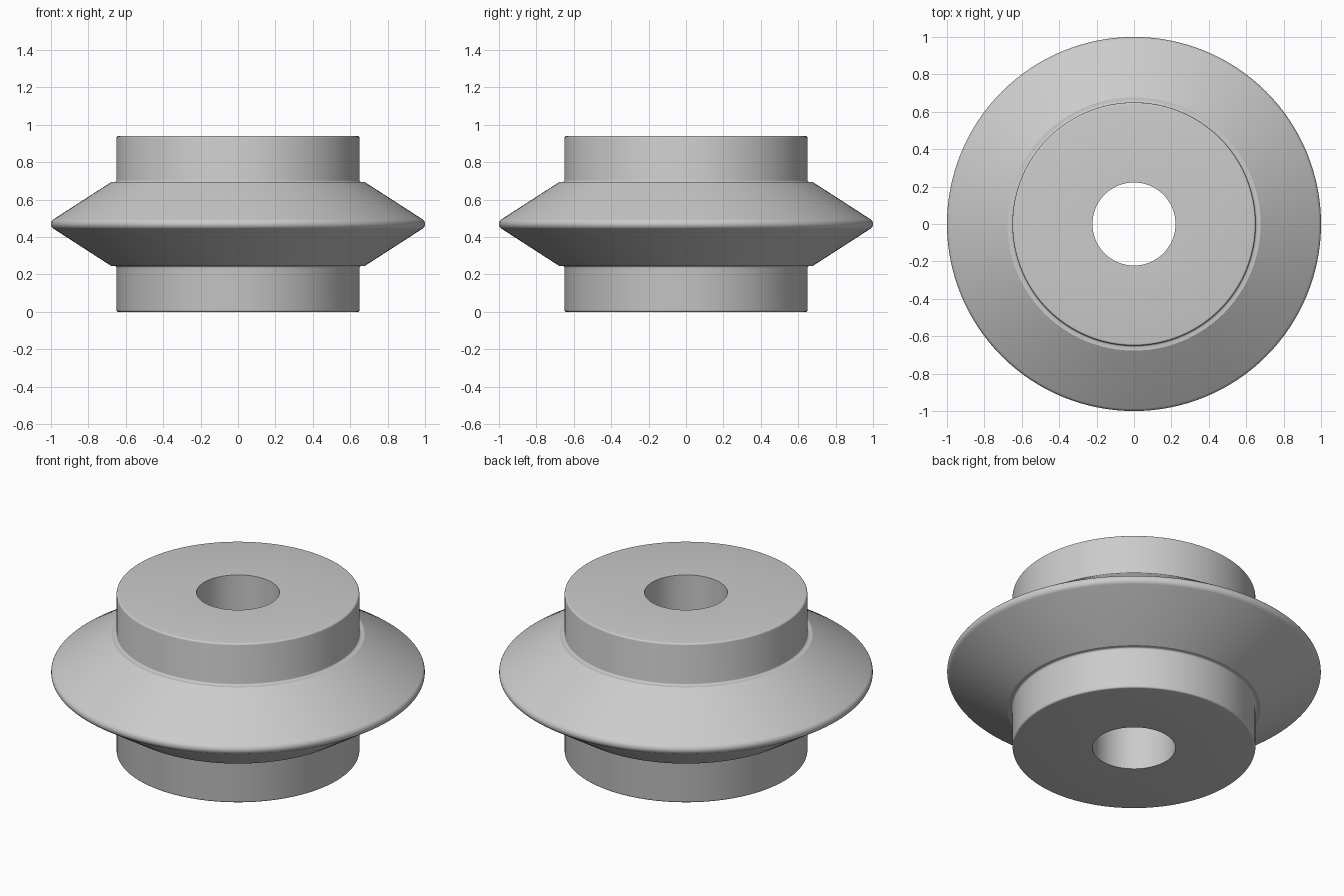
import bpy, bmesh
from math import sin, cos, pi, radians

if "Cube" in bpy.data.objects:
    bpy.data.objects.remove(bpy.data.objects["Cube"])

SEGMENTS = 128
MID = 0.47       # half height, also the mirror plane
HUB, BORE = 0.65, 0.222


def arc(cx, cz, r, a0, a1, n=4):
    """Points on an arc in the (radius, height) plane, angles in degrees."""
    return [(cx + r * cos(radians(a0 + (a1 - a0) * i / n)),
             cz + r * sin(radians(a0 + (a1 - a0) * i / n))) for i in range(n + 1)]


# Upper half of the cross-section, heights measured from the mid plane
upper = [(BORE, MID)]
upper += arc(HUB - 0.01, MID - 0.01, 0.01, 90, 0)           # rounded hub edge
upper += arc(HUB + 0.01, 0.235, 0.01, 180, 270)             # fillet at hub foot
upper += [(0.677, 0.225)]                                   # narrow shoulder
upper += arc(0.97, 0, 0.03, 57.4, 0, 6)                     # cone to rounded rim

# Mirror to the lower half
profile = upper + [(r, -z) for r, z in reversed(upper[:-1])]

# Revolve the closed cross-section around the z axis
bm = bmesh.new()
rings = [[bm.verts.new((r * cos(2 * pi * i / SEGMENTS), r * sin(2 * pi * i / SEGMENTS), z + MID))
          for i in range(SEGMENTS)] for r, z in profile]
for k, ring in enumerate(rings):
    after = rings[(k + 1) % len(rings)]
    for i in range(SEGMENTS):
        j = (i + 1) % SEGMENTS
        bm.faces.new((ring[i], after[i], after[j], ring[j]))
bmesh.ops.recalc_face_normals(bm, faces=bm.faces)

mesh = bpy.data.meshes.new("wheel_roller")
bm.to_mesh(mesh)
bm.free()
roller = bpy.data.objects.new("wheel_roller", mesh)
bpy.context.collection.objects.link(roller)

# Smooth shading with crisp edges
bpy.context.view_layer.objects.active = roller
roller.select_set(True)
bpy.ops.object.shade_smooth_by_angle(angle=radians(30))
